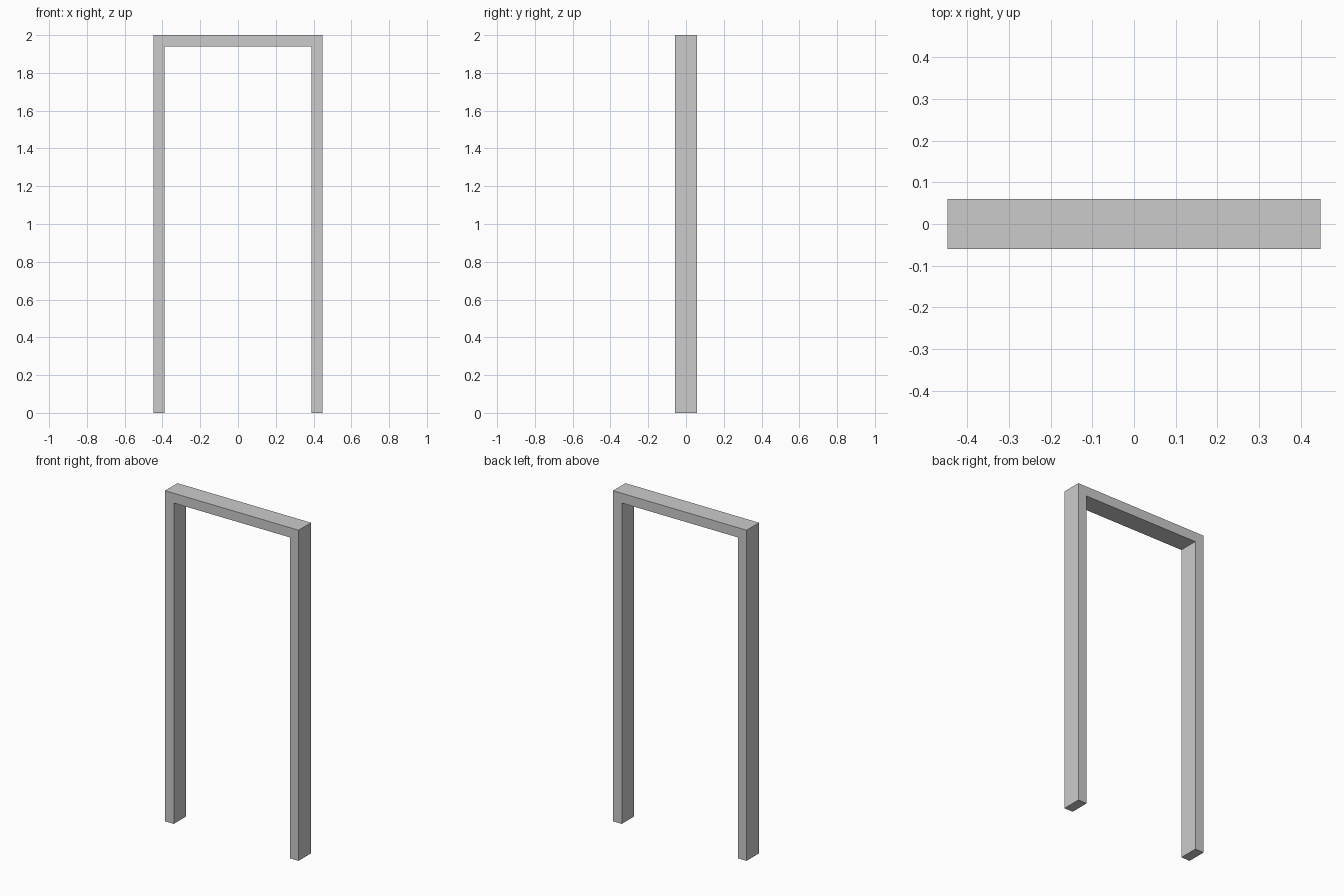
import bpy, bmesh
from mathutils import Vector

if "Cube" in bpy.data.objects:
    bpy.data.objects.remove(bpy.data.objects["Cube"])

W, D, H, T = 0.447, 0.0595, 2.0, 0.059  # half width, half depth, height, board thickness

# U-shaped front profile: outer outline, then inner opening
half = [(W, 0), (W, H), (W - T, H - T), (W - T, 0)]
outline = [(-W, 0), (-W + T, 0), (-W + T, H - T), (W - T, H - T),
           (W - T, 0), (W, 0), (W, H), (-W, H)]

# Door frame: profile extruded from front to back
bm = bmesh.new()
face = bm.faces.new([bm.verts.new((x, -D, z)) for x, z in outline])
ext = bmesh.ops.extrude_face_region(bm, geom=[face], use_keep_orig=True)
verts = [g for g in ext["geom"] if isinstance(g, bmesh.types.BMVert)]
bmesh.ops.translate(bm, verts=verts, vec=Vector((0, 2 * D, 0)))
bmesh.ops.recalc_face_normals(bm, faces=bm.faces)

mesh = bpy.data.meshes.new("door_frame")
bm.to_mesh(mesh)
bm.free()
bpy.context.collection.objects.link(bpy.data.objects.new("door_frame", mesh))
